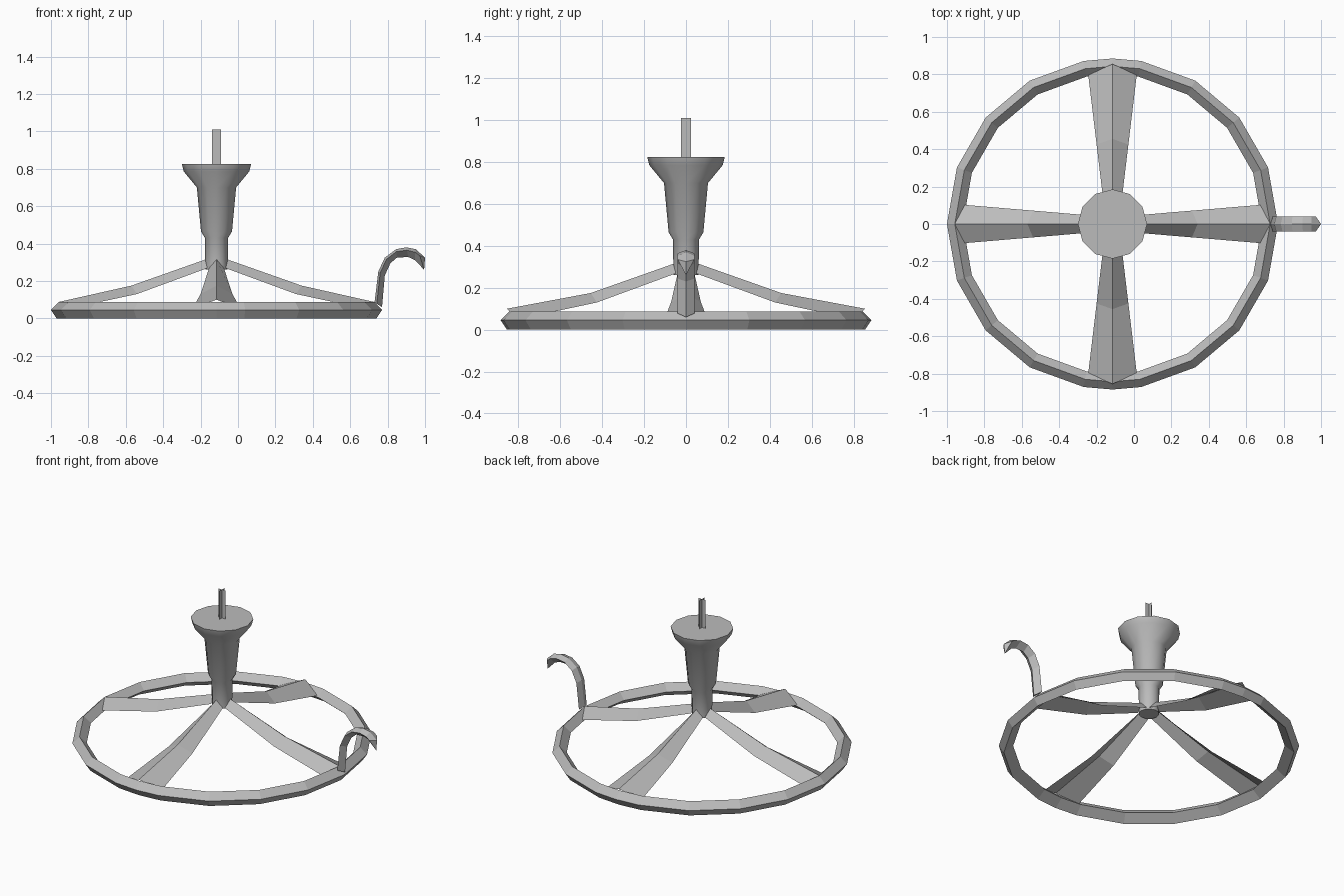
import bpy
import math
from mathutils import Matrix, Vector

cube = bpy.data.objects.get("Cube")
if cube:
    bpy.data.objects.remove(cube, do_unlink=True)

AXIS_X = -0.115  # centre of the wheel and stem

grey = bpy.data.materials.new("plain_grey")
grey.use_nodes = True
colour = (0.5, 0.5, 0.5, 1)
grey.diffuse_color = colour
grey.node_tree.nodes["Principled BSDF"].inputs["Base Color"].default_value = colour


def make(name, verts, faces, centred=True):
    mesh = bpy.data.meshes.new(name)
    mesh.from_pydata(verts, [], faces)
    mesh.materials.append(grey)
    mesh.update()
    obj = bpy.data.objects.new(name, mesh)
    bpy.context.collection.objects.link(obj)
    if centred:
        obj.location.x = AXIS_X
    return obj


def revolve(profile, angles):
    """Rings of points, one per profile entry, joined by quads."""
    n = len(angles)
    verts = [(r * math.cos(a), r * math.sin(a), z) for r, z in profile for a in angles]
    faces = []
    for k in range(len(profile) - 1):
        for i in range(n):
            j = (i + 1) % n
            faces.append((k * n + i, k * n + j, (k + 1) * n + j, (k + 1) * n + i))
    return verts, faces


# Base ring with a diamond section, plus a vertex where each side spoke lands
ring_angles = [math.radians(d) for d in sorted(list(range(0, 360, 20)) + [90, 270])]
ring_profile = [(0.855, 0), (0.885, 0.045), (0.843, 0.087), (0.80, 0.045)]
verts, faces = revolve(ring_profile, ring_angles)
n = len(ring_angles)
for i in range(n):
    j = (i + 1) % n
    faces.append((3 * n + i, 3 * n + j, j, i))
make("base_ring", verts, faces)

# Stem and flared cup, capped at both ends
stem_profile = [(0.06, 0.262), (0.062, 0.43), (0.083, 0.465), (0.105, 0.70),
                (0.175, 0.785), (0.185, 0.825)]
stem_angles = [math.radians(30 * i) for i in range(12)]
verts, faces = revolve(stem_profile, stem_angles)
faces.append(tuple(reversed(range(12))))
faces.append(tuple(range(len(verts) - 12, len(verts))))
stem = make("stem_cup", verts, faces)
bpy.ops.object.select_all(action="DESELECT")
stem.select_set(True)
bpy.context.view_layer.objects.active = stem
bpy.ops.object.shade_smooth_by_angle(angle=math.radians(50))

# Wick spike: two crossed upright sheets
w, low, high = 0.025, 0.82, 1.01
verts = [(-w, 0, low), (w, 0, low), (w, 0, high), (-w, 0, high),
         (0, -w, low), (0, w, low), (0, w, high), (0, -w, high)]
make("spike", verts, [(0, 1, 2, 3), (4, 5, 6, 7)])


# Four roof-shaped sheet spokes
def spoke(name, turn, half_width, tip):
    ridge = [(0.05, 0.318), (0.455, 0.175), tip]
    edge = [(0.05, 0.268, 0.04), (0.425, 0.13, 0.04 + (half_width - 0.04) / 2),
            (0.80, 0.05, half_width)]
    verts = []
    for (r, z), (er, ez, ey) in zip(ridge, edge):
        verts += [(er, -ey, ez), (r, 0, z), (er, ey, ez)]
    faces = []
    for k in (0, 3):
        for s in (0, 1):
            faces.append((k + s, k + s + 3, k + s + 4, k + s + 1))
    spin = Matrix.Rotation(turn, 3, "Z")
    make(name, [spin @ Vector(v) for v in verts], faces)


for i, label in enumerate(("left", "back", "right", "front")):
    if i % 2:
        spoke(label + "_spoke", i * math.pi / 2, 0.13, (0.855, 0.10))
    else:
        spoke(label + "_spoke", i * math.pi / 2, 0.103, (0.842, 0.088))

# Curled handle: diamond section swept along outer and inner outlines
outer = [(0.73, 0.085), (0.75, 0.25), (0.785, 0.325), (0.845, 0.37),
         (0.90, 0.38), (0.95, 0.37), (1.0, 0.325)]
inner = [(0.77, 0.06), (0.785, 0.23), (0.815, 0.295), (0.85, 0.325),
         (0.91, 0.328), (0.945, 0.312), (0.995, 0.26)]
verts = []
for (ox, oz), (ix, iz) in zip(outer, inner):
    sx, sz = ox + 0.3 * (ix - ox), oz + 0.3 * (iz - oz)
    if ox == 1.0:
        sx, sz = 0.972, 0.335
    verts += [(ox, 0, oz), (sx, -0.04, sz), (ix, 0, iz), (sx, 0.04, sz)]
faces = [(3, 2, 1, 0)]
for k in range(0, len(verts) - 4, 4):
    for s in range(4):
        t = (s + 1) % 4
        faces.append((k + s, k + t, k + t + 4, k + s + 4))
last = len(verts) - 4
faces += [(last, last + 1, last + 2), (last, last + 2, last + 3)]
make("handle", verts, faces, centred=False)
